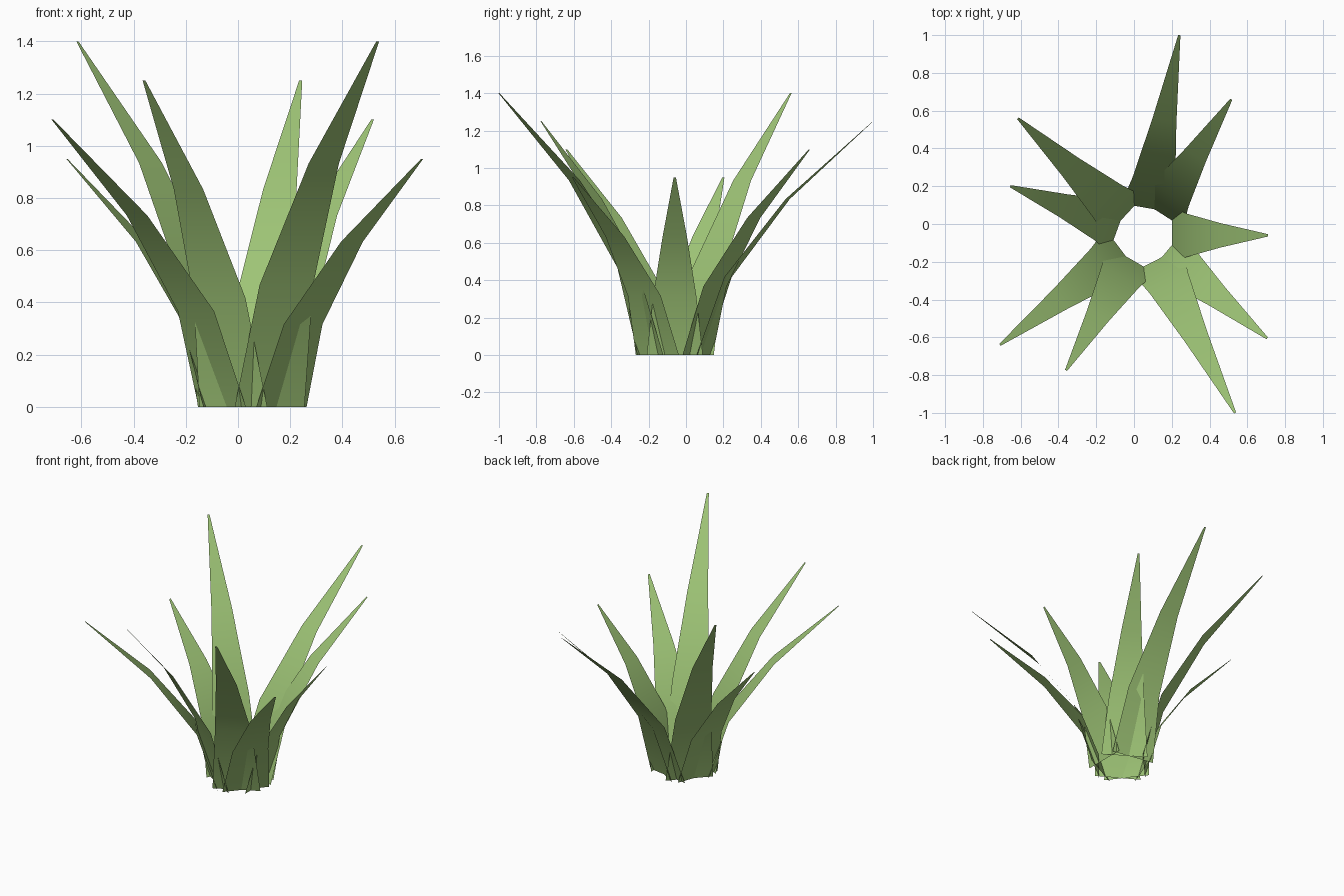
import bpy
import bmesh
from mathutils import Vector

cube = bpy.data.objects.get("Cube")
if cube:
    bpy.data.objects.remove(cube, do_unlink=True)

# Single leaf colour
green = bpy.data.materials.new("leaf_green")
green.use_nodes = True
colour = (0.34, 0.55, 0.18, 1)
green.diffuse_color = colour
green.node_tree.nodes["Principled BSDF"].inputs["Base Color"].default_value = colour

CENTRE = Vector((0.055, -0.06, 0))   # middle of the root ring
ROOT_RADIUS = 0.145
HALF_WIDTHS = (0.15, 0.115, 0.065, 0.006)   # root to tip
BEND = 1.7                           # how strongly a leaf arches outwards


def make_leaf(name, tip):
    """Flat tapering blade that rises from the root ring and bends out to its tip."""
    out = Vector((tip[0], tip[1], 0)) - CENTRE
    reach = out.length - ROOT_RADIUS
    out.normalize()
    side = Vector((-out.y, out.x, 0))
    bm = bmesh.new()
    previous = None
    for i, half in enumerate(HALF_WIDTHS):
        t = i / (len(HALF_WIDTHS) - 1)
        middle = CENTRE + out * (ROOT_RADIUS + reach * t ** BEND)
        middle.z = tip[2] * t
        row = [bm.verts.new(middle - side * half), bm.verts.new(middle + side * half)]
        if previous:
            bm.faces.new((previous[0], previous[1], row[1], row[0])).smooth = True
        previous = row
    mesh = bpy.data.meshes.new(name)
    bm.to_mesh(mesh)
    bm.free()
    mesh.materials.append(green)
    leaf = bpy.data.objects.new(name, mesh)
    bpy.context.collection.objects.link(leaf)


# Leaf tips, counter-clockwise from the left side
tips = [
    (0.71, -0.06, 0.95),
    (0.515, 0.66, 1.1),
    (0.24, 1.0, 1.25),
    (-0.615, 0.56, 1.4),
    (-0.655, 0.20, 0.95),
    (-0.71, -0.64, 1.1),
    (-0.36, -0.775, 1.25),
    (0.535, -1.0, 1.4),
    (0.705, -0.605, 0.95),
]
for number, tip in enumerate(tips, 1):
    make_leaf(f"leaf_{number}", tip)
